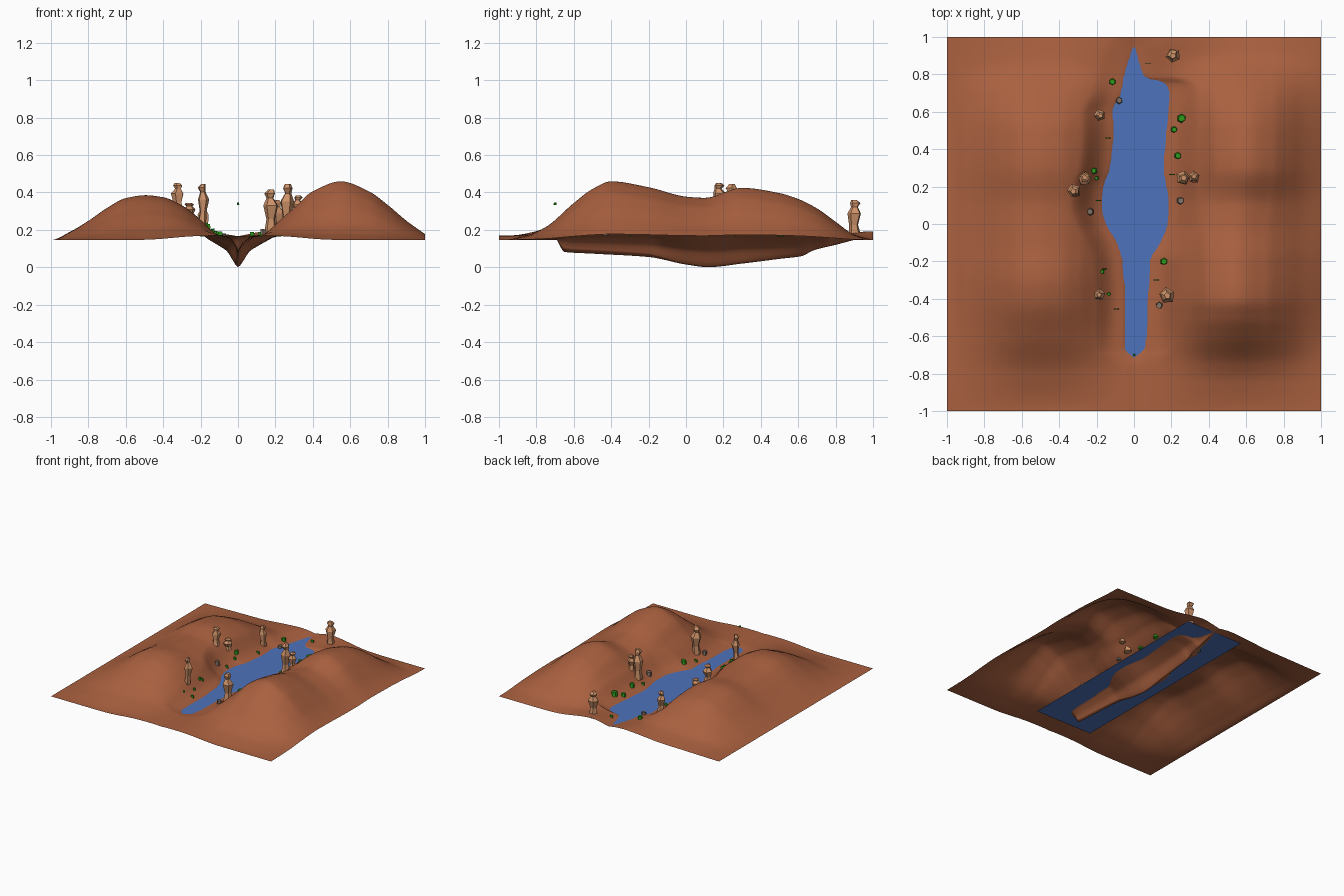
import bpy, bmesh, math, random

if "Cube" in bpy.data.objects:
    bpy.data.objects.remove(bpy.data.objects["Cube"])
random.seed(4)
WATER = 0.159


def mat(name, rgb):
    m = bpy.data.materials.new(name)
    m.diffuse_color = (*rgb, 1)
    m.use_nodes = True
    m.node_tree.nodes["Principled BSDF"].inputs["Base Color"].default_value = m.diffuse_color
    return m


CLAY = mat("red clay", (0.40, 0.118, 0.05))
BLUE = mat("water blue", (0.075, 0.17, 0.50))
TAN = mat("tan sandstone", (0.62, 0.29, 0.14))
GREY = mat("grey stone", (0.22, 0.17, 0.135))
GREEN = mat("shrub green", (0.025, 0.32, 0.01))


def make(name, bm, material, smooth=False):
    me = bpy.data.meshes.new(name)
    bm.to_mesh(me)
    bm.free()
    me.materials.append(material)
    if smooth:
        me.polygons.foreach_set("use_smooth", [True] * len(me.polygons))
    ob = bpy.data.objects.new(name, me)
    bpy.context.collection.objects.link(ob)
    return ob


def curve(pts):
    """Smooth interpolation through (position, value) points."""
    xs, ys = [p[0] for p in pts], [p[1] for p in pts]
    n = len(pts)
    sl = [(ys[i + 1] - ys[i]) / (xs[i + 1] - xs[i]) for i in range(n - 1)]
    tan = [0] + [0 if a * b <= 0 else 2 * a * b / (a + b) for a, b in zip(sl, sl[1:])] + [sl[-1]]

    def f(x):
        if x <= xs[0]:
            return ys[0]
        if x >= xs[-1]:
            return ys[-1]
        i = max(k for k in range(n - 1) if xs[k] <= x)
        h = xs[i + 1] - xs[i]
        t = (x - xs[i]) / h
        return ((2*t**3 - 3*t*t + 1) * ys[i] + (t**3 - 2*t*t + t) * h * tan[i]
                + (3*t*t - 2*t**3) * ys[i + 1] + (t**3 - t*t) * h * tan[i + 1])
    return f


# Hill cross-sections and ridge lines
right_x = curve([(0, 0), (.1, .05), (.2, .22), (.3, .5), (.4, .81), (.55, 1), (.7, .83), (.8, .6), (.9, .33), (1, .1)])
right_y = curve([(-1, 0), (-.85, .08), (-.75, .22), (-.6, .63), (-.5, .87), (-.4, 1), (-.2, .9), (0, .74),
                 (.1, .72), (.3, .89), (.5, .8), (.6, .7), (.7, .54), (.8, .31), (.9, .09), (1, 0)])
left_x = curve([(-1, 0), (-.9, .18), (-.8, .43), (-.7, .72), (-.6, .94), (-.5, 1), (-.4, .93), (-.3, .71), (-.2, .38),
                (-.1, .1), (0, 0)])
left_y = curve([(-1, 0), (-.8, .18), (-.6, .6), (-.4, .95), (-.3, 1), (-.1, .9), (.1, .85), (.3, .95), (.5, .85),
                (.7, .5), (.85, .15), (1, .03)])
# River bed: bottom height, left and right shorelines, bank shape
bed = curve([(-.76, .166), (-.70, .155), (-.65, .082), (-.5, .073), (-.2, .055), (0, .015), (.12, .001), (.3, .02),
             (.5, .045), (.62, .06), (.68, .09), (.8, .12), (.95, .158), (1, .166)])
shore_l = curve([(-.71, .005), (-.69, .03), (-.66, .045), (-.6, .05), (-.45, .045), (-.2, .06), (-.1, .09), (0, .15),
                 (.1, .175), (.2, .165), (.3, .13), (.5, .11), (.6, .115), (.7, .07), (.8, .05), (.95, .005)])
shore_r = curve([(-.71, .005), (-.69, .035), (-.66, .055), (-.6, .065), (-.45, .07), (-.3, .08), (-.2, .085), (-.1, .14),
                 (0, .18), (.1, .187), (.3, .16), (.5, .175), (.6, .185), (.7, .19), (.74, .178), (.765, .14), (.78, .06),
                 (.85, .03), (.95, .005)])
bank = curve([(0, 0), (.17, .25), (.33, .53), (.55, .7), (1, 1)])


def smooth(t):
    t = max(0, min(1, t))
    return t * t * (3 - 2 * t)


def height(x, y):
    land = 0.146 + 0.021 * math.exp(-(x / .38) ** 4)
    land += 0.025 * math.exp(-((x - .1) / .25) ** 2) * smooth((y - .75) / .25)
    if x > 0:
        shifted = x - .05 * smooth((y + .1) / .4) * smooth((1 - x) / .4)
        land += 0.313 * right_x(shifted) * right_y(y)
    else:
        land += 0.238 * left_x(x) * left_y(y)
    w = max(shore_r(y) if x > 0 else shore_l(y), .004)
    t, b = abs(x) / w, bed(y)
    edge = max(WATER, b)
    if t < 1:
        return b + (edge - b) * bank(t)
    d = abs(x) - w
    return edge + (land - edge) * smooth(d / .19 + .13) + min(d, .03) * .08 * math.exp(-(x / .4) ** 4)


# Terrain sheet
bm = bmesh.new()
bmesh.ops.create_grid(bm, x_segments=160, y_segments=160, size=1)
for v in bm.verts:
    v.co.z = height(v.co.x, v.co.y)
make("canyon_terrain", bm, CLAY, True)

# Water sheet
bm = bmesh.new()
bmesh.ops.create_grid(bm, x_segments=1, y_segments=1, size=1)
for v in bm.verts:
    v.co = (v.co.x * .26, .06 + v.co.y * .885, WATER)
make("river_water", bm, BLUE)

# Rock spires: x, y, top height, width factor
SIDES = 5
PROFILE = [(0, .030), (.3, .022), (.62, .037), (.8, .017), (.91, .026), (1, .014)]
SPIRES = [(-.19, -.38, .445, .85), (.175, -.38, .415, 1.15), (-.32, .175, .45, 1.05), (-.26, .245, .345, .95),
          (-.18, .58, .345, .85), (.265, .245, .445, 1.1), (.32, .25, .385, .9), (.21, .9, .36, 1.1)]
for k, (x, y, top, s) in enumerate(SPIRES):
    z0 = height(x, y) - .015
    bm = bmesh.new()
    rings = []
    turn = random.uniform(0, 1)
    for t, r in PROFILE:
        ox, oy = random.uniform(-.004, .004), random.uniform(-.004, .004)
        ring = []
        for a in range(SIDES):
            ang, rad = turn + a * math.tau / SIDES, r * s * random.uniform(.9, 1.12)
            ring.append(bm.verts.new((x + ox + rad * math.cos(ang), y + oy + rad * math.sin(ang), z0 + t * (top - z0))))
        rings.append(ring)
    for lo, hi in zip(rings, rings[1:]):
        for a in range(SIDES):
            b = (a + 1) % SIDES
            bm.faces.new((lo[a], lo[b], hi[b], hi[a]))
    bm.faces.new(rings[-1])
    bm.faces.new(rings[0][::-1])
    make(f"rock_spire_{k + 1}", bm, TAN)


def lump(name, x, y, r, material, z=None):
    """Chunky low-poly lump: a six-sided drum with tapered top and bottom."""
    z = height(x, y) + r * .45 if z is None else z
    bm = bmesh.new()
    bmesh.ops.create_cone(bm, cap_ends=True, segments=6, radius1=r, radius2=r * .75, depth=r * 1.5)
    for v in bm.verts:
        v.co *= random.uniform(.85, 1.15)
    bmesh.ops.translate(bm, verts=bm.verts, vec=(x, y, z))
    make(name, bm, material)


# Boulders
for k, (x, y) in enumerate([(-.08, .66), (.25, .125), (-.235, .065), (.135, -.435)]):
    lump(f"boulder_{k + 1}", x, y, .021, GREY)

# Shrubs: x, y, radius
SHRUBS = [(-.115, .76, .019), (.255, .565, .025), (.215, .505, .018), (.235, .365, .02), (-.215, .285, .018),
          (-.2, .245, .012), (.16, -.2, .02), (-.17, -.255, .012), (-.135, -.375, .011)]
for k, (x, y, r) in enumerate(SHRUBS):
    lump(f"shrub_{k + 1}", x, y, r, GREEN)
lump("floating_leaf", 0, -.7, .008, GREEN, .34)

# Thin upright grass tufts
TUFTS = [(.075, .86), (-.14, .46), (.205, .265), (-.16, -.24), (.12, -.3), (-.095, -.455), (-.19, .125)]
for k, (x, y) in enumerate(TUFTS):
    bm = bmesh.new()
    bmesh.ops.create_cube(bm, size=1)
    for v in bm.verts:
        taper = .7 if v.co.z > 0 else 1
        v.co = (x + v.co.x * .028 * taper, y + v.co.y * .004, height(x, y) + .008 + v.co.z * .024)
    make(f"grass_tuft_{k + 1}", bm, GREEN)
